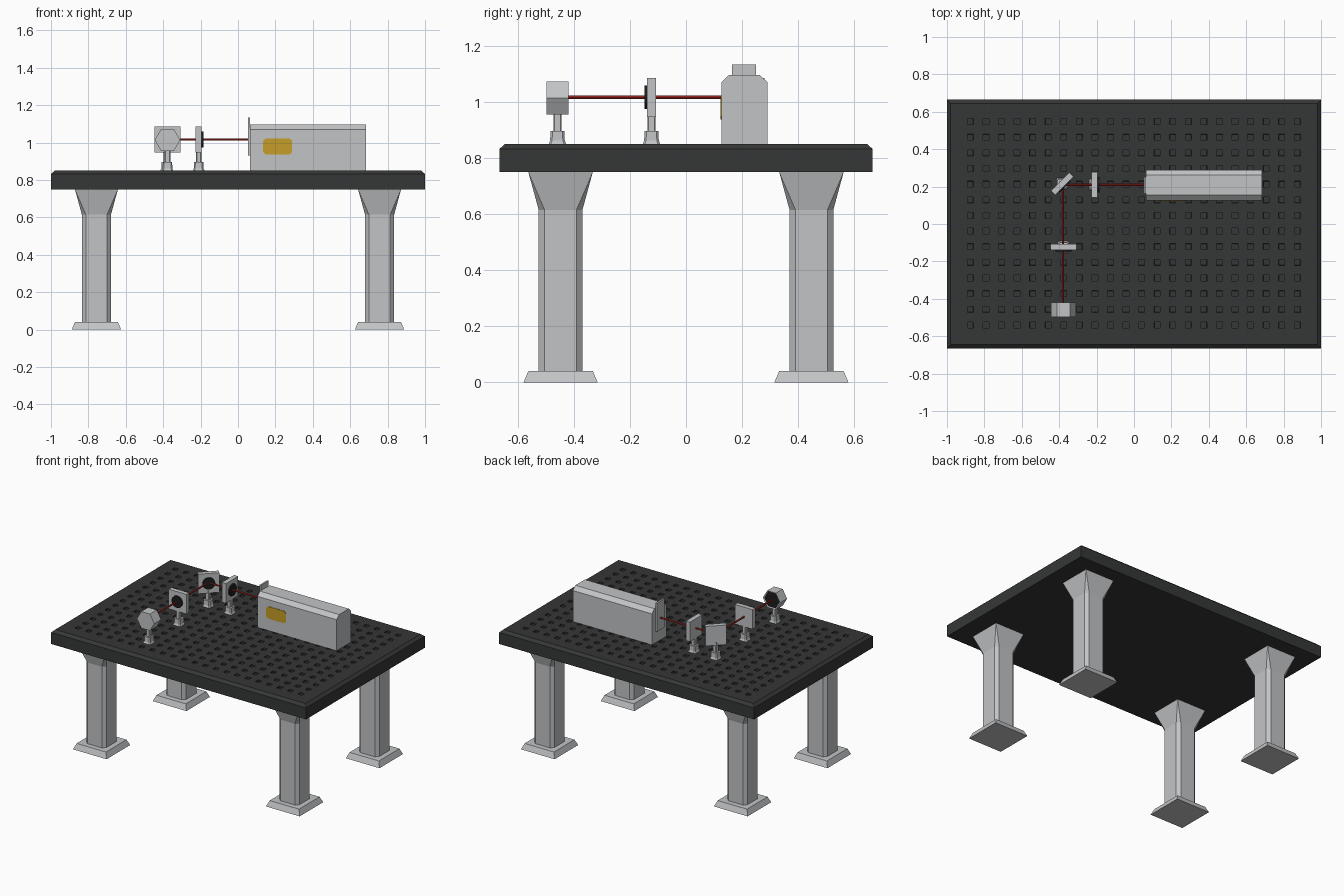
import bpy, bmesh, math
from mathutils import Matrix, Vector

if "Cube" in bpy.data.objects:
    bpy.data.objects.remove(bpy.data.objects["Cube"])


def material(name, rgb):
    m = bpy.data.materials.new(name)
    m.diffuse_color = (*rgb, 1)
    m.use_nodes = True
    m.node_tree.nodes["Principled BSDF"].inputs["Base Color"].default_value = m.diffuse_color
    return m


METAL = material("light grey metal", (0.54, 0.55, 0.56))
DARK = material("charcoal table", (0.036, 0.037, 0.037))
BLACK = material("black optic", (0.012, 0.012, 0.012))
RED = material("red beam", (0.45, 0.025, 0.02))
YELLOW = material("yellow label", (0.56, 0.34, 0.02))

BEAM_X, BEAM_Y, BEAM_Z = -0.38, 0.21, 1.016
TOP = 0.85


def finish(bm, name, mats, matrix=Matrix()):
    me = bpy.data.meshes.new(name)
    bm.to_mesh(me)
    bm.free()
    for m in mats:
        me.materials.append(m)
    ob = bpy.data.objects.new(name, me)
    ob.matrix_world = matrix
    bpy.context.collection.objects.link(ob)
    return ob


def section(hx, hy, c):
    """Rectangle with cut corners, counter-clockwise."""
    return [(hx, -hy + c), (hx, hy - c), (hx - c, hy), (-hx + c, hy),
            (-hx, hy - c), (-hx, -hy + c), (-hx + c, -hy), (hx - c, -hy)]


def loft(name, levels, mat, at=(0, 0), cap=True):
    """Stack cut-corner sections given as (z, half x, half y, corner cut)."""
    bm = bmesh.new()
    rings = [[bm.verts.new((x + at[0], y + at[1], z)) for x, y in section(hx, hy, c)]
             for z, hx, hy, c in levels]
    for a, b in zip(rings, rings[1:]):
        for i in range(8):
            j = (i + 1) % 8
            bm.faces.new((a[i], a[j], b[j], b[i]))
    bm.faces.new(rings[0][::-1])
    if cap:
        bm.faces.new(rings[-1])
    bmesh.ops.remove_doubles(bm, verts=bm.verts, dist=1e-5)
    return finish(bm, name, [mat])


def box(name, lo, hi, mat, matrix=Matrix()):
    bm = bmesh.new()
    lo, hi = Vector(lo), Vector(hi)
    bmesh.ops.create_cube(bm, size=1, matrix=Matrix.Translation((lo + hi) / 2)
                          @ Matrix.Diagonal((*(hi - lo), 1)))
    return finish(bm, name, [mat], matrix)


def prism(name, start, end, r, sides, mat, turn=0.0):
    """Prism running from start to end."""
    start, end = Vector(start), Vector(end)
    d = end - start
    bm = bmesh.new()
    bmesh.ops.create_cone(bm, cap_ends=True, segments=sides, radius1=r, radius2=r,
                          depth=d.length, matrix=Matrix.Rotation(turn, 4, 'Z'))
    rot = d.to_track_quat('Z', 'Y').to_matrix().to_4x4()
    return finish(bm, name, [mat], Matrix.Translation((start + end) / 2) @ rot)


# Table slab with chamfered top edge
loft("table_slab", [(0.75, 1, 0.665, 0), (0.832, 1, 0.665, 0),
                    (TOP, 0.98, 0.645, 0)], DARK, cap=False)


# Table surface with a grid of shallow square holes
def cuts(count, first, last, limit, half=0.016):
    out = [-limit]
    for i in range(count):
        c = first + (last - first) * i / (count - 1)
        out += [c - half, c + half]
    return out + [limit]


xs = cuts(22, -0.875, 0.873, 0.98)
ys = cuts(14, -0.54, 0.548, 0.645)
bm = bmesh.new()
grid = [[bm.verts.new((x, y, TOP)) for y in ys] for x in xs]
holes = []
for i in range(len(xs) - 1):
    for j in range(len(ys) - 1):
        f = bm.faces.new((grid[i][j], grid[i + 1][j], grid[i + 1][j + 1], grid[i][j + 1]))
        if i % 2 and j % 2:
            holes.append(f)
bm.normal_update()
bmesh.ops.inset_individual(bm, faces=holes, thickness=0.001, depth=-0.01)
finish(bm, "table_surface", [DARK])

# Legs with flared capitals and wide feet
for sx, nx in ((-1, "left"), (1, "right")):
    for sy, ny in ((-1, "front"), (1, "back")):
        at = (sx * 0.757, sy * 0.447)
        loft(f"{ny}_{nx}_foot", [(0, 0.132, 0.132, 0), (0.04, 0.115, 0.115, 0)], METAL, at)
        loft(f"{ny}_{nx}_leg", [(0.04, 0.078, 0.078, 0.021), (0.615, 0.078, 0.078, 0.021),
                                (0.75, 0.115, 0.115, 0)], METAL, at)

# Laser housing: chamfered profile swept along x
bm = bmesh.new()
profile = [(0.126, TOP), (0.29, TOP), (0.29, 1.07), (0.262, 1.096), (0.154, 1.096), (0.126, 1.07)]
face = bm.faces.new([bm.verts.new((0.064, y, z)) for y, z in profile])
ext = bmesh.ops.extrude_face_region(bm, geom=[face])
bmesh.ops.translate(bm, vec=(0.621, 0, 0),
                    verts=[v for v in ext["geom"] if isinstance(v, bmesh.types.BMVert)])
bmesh.ops.recalc_face_normals(bm, faces=bm.faces)
finish(bm, "laser_housing", [METAL])
box("laser_front_plate", (0.053, 0.164, 0.93), (0.065, 0.25, 1.133), METAL)

# Warning label: thin plate with cut corners on the front side
label = loft("warning_label", [(0, 0.078, 0.043, 0.014), (0.004, 0.078, 0.043, 0.014)], YELLOW)
label.matrix_world = Matrix.Translation((0.212, 0.127, 0.979)) @ Matrix.Rotation(math.pi / 2, 4, 'X')


# Stands shared by all optics
def stand(name, x, y):
    loft(name + "_base", [(TOP, 0.031, 0.031, 0.008), (0.862, 0.026, 0.026, 0.007),
                          (0.896, 0.025, 0.025, 0.007)], METAL, (x, y))
    loft(name + "_post", [(0.896, 0.015, 0.015, 0.005), (0.965, 0.015, 0.015, 0.005)],
         METAL, (x, y))


# Square optic holder whose black disc faces the given angle
def optic(name, x, y, angle):
    stand(name, x, y)
    m = Matrix.Translation((x, y, BEAM_Z)) @ Matrix.Rotation(angle, 4, 'Z')
    box(name + "_plate", (-0.016, -0.069, -0.07), (0.016, 0.069, 0.069), METAL, m)
    prism(name + "_disc", m @ Vector((0.016, 0, 0)), m @ Vector((0.025, 0, 0)), 0.042, 12, BLACK)


optic("lens_mount", -0.21, BEAM_Y, 0)
optic("mirror_mount", BEAM_X - 0.004, BEAM_Y + 0.006, -math.pi / 4)
optic("filter_mount", BEAM_X + 0.003, -0.123, -math.pi / 2)

# Hexagonal detector with a dark sensor face
stand("detector", BEAM_X + 0.003, -0.458)
bm = bmesh.new()
bmesh.ops.create_cone(bm, cap_ends=True, segments=6, radius1=0.068, radius2=0.068, depth=0.077,
                      matrix=Matrix.Rotation(math.pi / 2, 4, 'X') @ Matrix.Rotation(math.pi / 6, 4, 'Z'))
if max(abs(v.co.x) for v in bm.verts) < 0.065:  # points go left and right
    bmesh.ops.rotate(bm, verts=bm.verts, matrix=Matrix.Rotation(math.pi / 6, 3, 'Y'))
bm.normal_update()
back = [f for f in bm.faces if f.normal.y > 0.9]
bmesh.ops.inset_individual(bm, faces=back, thickness=0.008, depth=-0.004)
back[0].material_index = 1
finish(bm, "detector_head", [METAL, BLACK], Matrix.Translation((BEAM_X + 0.003, -0.458, 1.014)))

# Beam: from the laser to the mirror, then to the detector
prism("beam_to_mirror", (0.06, BEAM_Y, BEAM_Z), (BEAM_X, BEAM_Y, BEAM_Z), 0.006, 8, RED)
prism("beam_to_detector", (BEAM_X, BEAM_Y, BEAM_Z), (BEAM_X, -0.425, BEAM_Z), 0.006, 8, RED)
